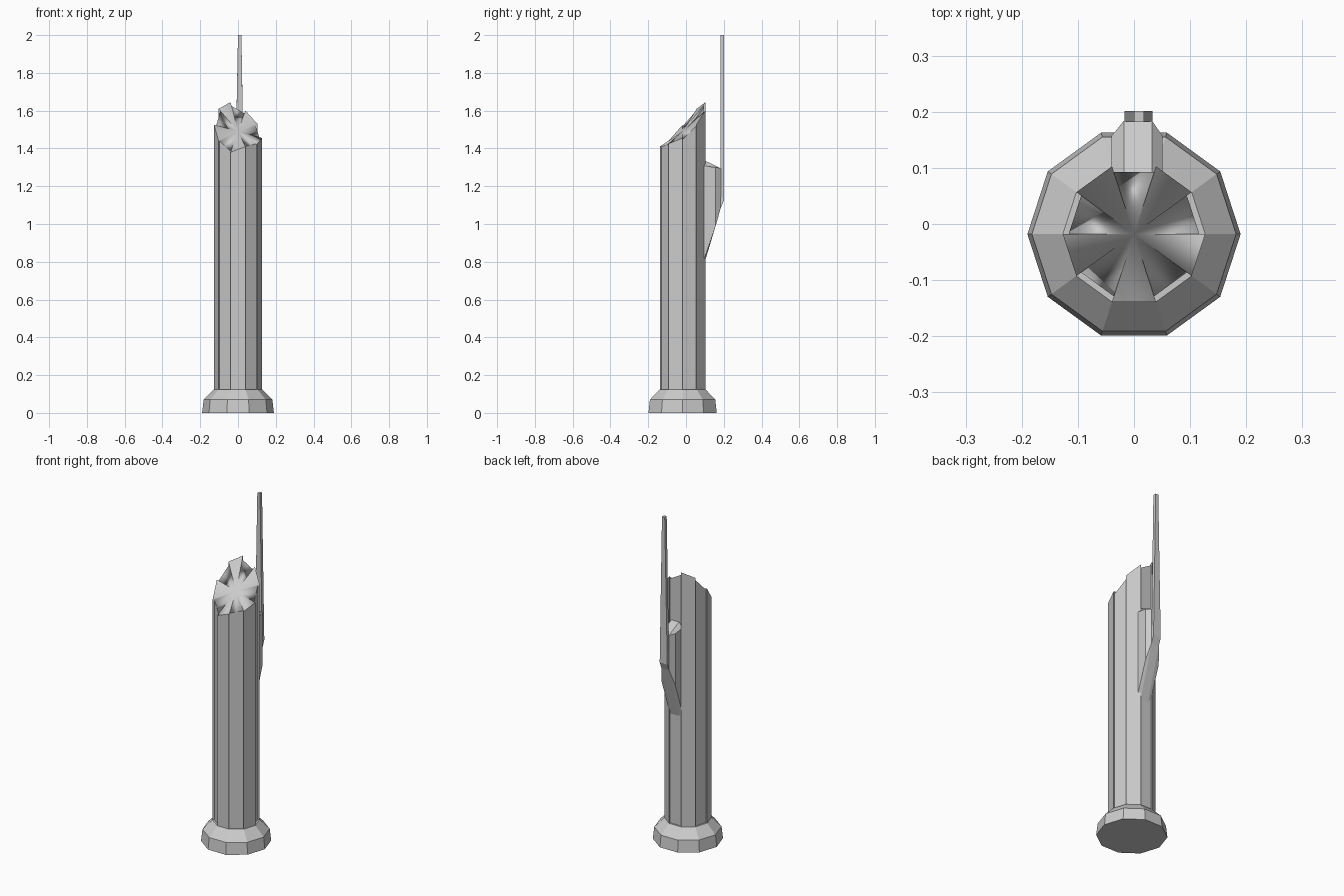
import bpy, math

if "Cube" in bpy.data.objects:
    bpy.data.objects.remove(bpy.data.objects["Cube"])

CY = -0.018          # column axis lies slightly forward of centre
STEP = math.radians(36)


def make(name, verts, faces):
    mesh = bpy.data.meshes.new(name)
    mesh.from_pydata(verts, [], faces)
    obj = bpy.data.objects.new(name, mesh)
    bpy.context.collection.objects.link(obj)
    return obj


def loft(name, rings):
    """Skin equal-length rings of points and cap both ends."""
    n = len(rings[0])
    faces = [tuple(reversed(range(n)))]
    for r in range(len(rings) - 1):
        for i in range(n):
            a, b = r * n + i, r * n + (i + 1) % n
            faces.append((a, b, b + n, a + n))
    faces.append(tuple((len(rings) - 1) * n + i for i in range(n)))
    return make(name, [p for ring in rings for p in ring], faces)


def decagon(radius, z):
    return [(radius * math.cos(k * STEP), CY + radius * math.sin(k * STEP), z)
            for k in range(10)]


# flared base
loft("base", [decagon(0.19, 0), decagon(0.182, 0.07), decagon(0.127, 0.125)])

# column with every second side sunk in, broken off along a slope
heights = [1.455, 1.53, 1.60, 1.645, 1.61, 1.525, 1.44, 1.38, 1.41, 1.425]
corners = decagon(0.127, 0)
outline = []
for k in range(10):
    x, y, _ = corners[k]
    outline.append((x, y, heights[k]))
    if k % 2 == 0:
        mid = (k + 0.5) * STEP
        dx, dy = -0.01 * math.cos(mid), -0.01 * math.sin(mid)
        for j in (k, (k + 1) % 10):
            x, y, _ = corners[j]
            # sunk wall top follows the slope of the break
            outline.append((x + dx, y + dy, heights[j] + dy * 0.9 - 0.008))
        # the sunk side ends at the next corner, added by the loop
n = len(outline)
verts = [(x, y, 0.12) for x, y, z in outline] + outline + [(0, CY, 1.49)]
faces = [tuple(reversed(range(n)))]
for i in range(n):
    j = (i + 1) % n
    faces.append((i, j, n + j, n + i))
    faces.append((n + i, n + j, 2 * n))
column = make("column", verts, faces)
for poly in column.data.polygons:
    poly.use_smooth = 2 * n in poly.vertices
for edge in column.data.edges:
    edge.use_edge_sharp = 2 * n not in edge.vertices

# chamfered bracket at the back
side = [(0.08, 0.77), (0.157, 0.99), (0.157, 1.30), (0.08, 1.31)]
middle = [(0.08, 0.735), (0.184, 1.085), (0.184, 1.295), (0.08, 1.345)]
loft("bracket", [[(x, y, z) for y, z in prof] for x, prof in
                 ((-0.04, side), (-0.018, middle), (0.032, middle), (0.051, side))])

# tapered spike fixed to the bracket
loft("spike", [
    [(-0.017, 0.182, 1.08), (0.033, 0.182, 1.08), (0.033, 0.201, 1.125), (-0.017, 0.201, 1.125)],
    [(0.0, 0.182, 2.0), (0.018, 0.182, 2.0), (0.018, 0.201, 2.0), (0.0, 0.201, 2.0)]])
